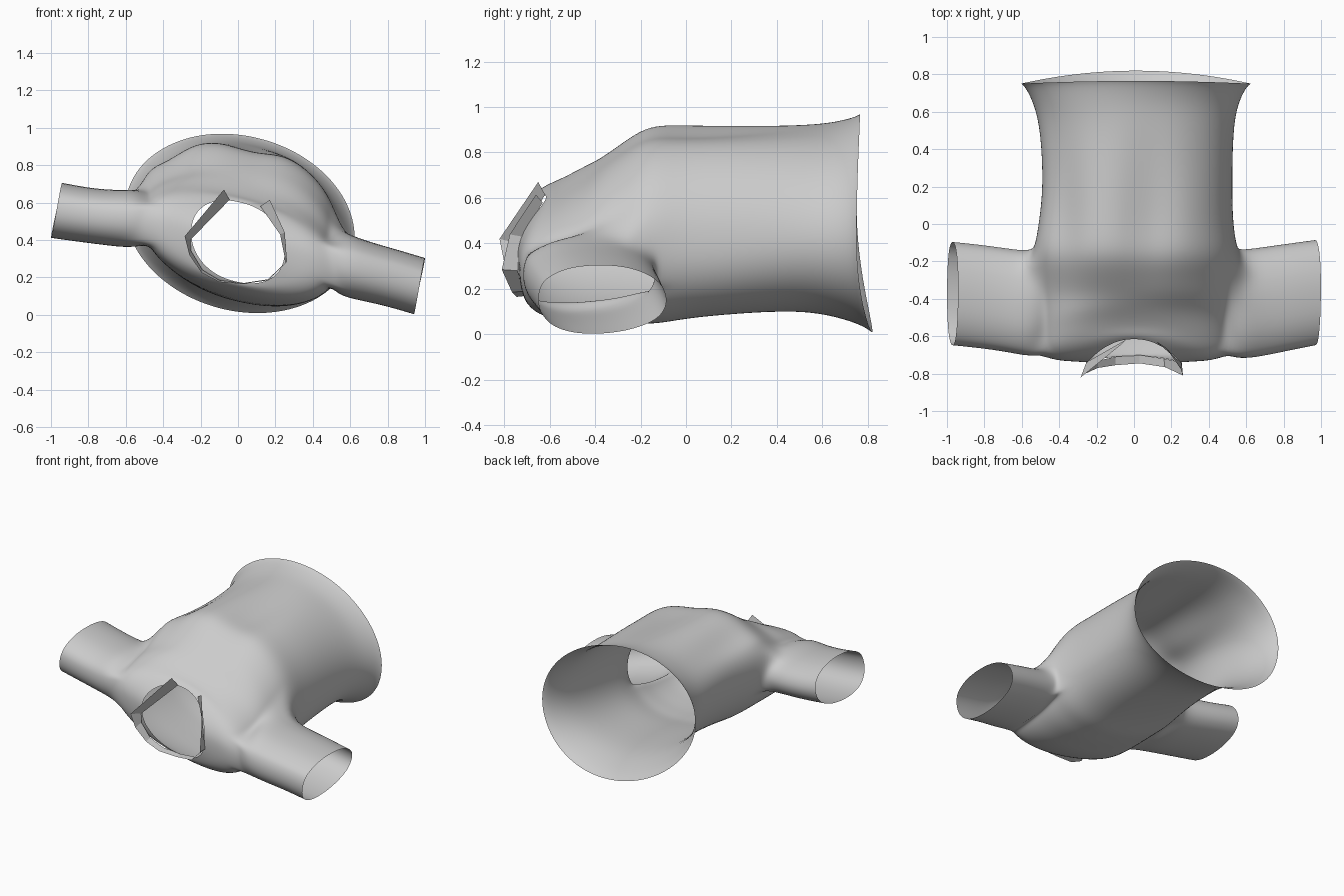
import bpy, bmesh, math

if "Cube" in bpy.data.objects:
    bpy.data.objects.remove(bpy.data.objects["Cube"])

N = 48      # points around the torso
HALF = 3    # half height of an armhole, in grid columns

# Torso sections: y at top / side / bottom, centre x, half width, z top, z bottom, sideways slant
KEYS = [
    (.765, .75, .82, .01, .615, .965, .015, -.12),
    (.74, .73, .78, .01, .59, .95, .045, -.13),
    (.64, .64, .67, .01, .545, .925, .085, -.15),
    (.50, .50, .50, .015, .515, .92, .12, -.18),
    (.20, .20, .20, .02, .505, .92, .11, -.20),
    (.00, .00, .00, .01, .52, .92, .09, -.21),
    (-.12, -.12, -.12, .01, .54, .92, .07, -.22),
    (-.20, -.20, -.20, .01, .54, .895, .07, -.22),
    (-.29, -.29, -.29, .01, .535, .83, .07, -.23),
    (-.37, -.39, -.38, .01, .53, .77, .075, -.23),
    (-.44, -.50, -.47, .01, .525, .715, .08, -.23),
    (-.50, -.61, -.56, .005, .52, .67, .095, -.23),
    (-.55, -.70, -.63, .0, .505, .64, .115, -.23),
    (-.58, -.73, -.68, .0, .42, .63, .145, -.22),
    (-.60, -.735, -.70, .0, .32, .62, .16, -.21),
    (-.615, -.74, -.705, .0, .25, .605, .175, -.20),
]
ARM0, ARM1 = 6, 12   # first and last section of the armholes


def power(v, p):
    return math.copysign(abs(v) ** p, v)


def torso_point(key, j):
    yt, ys, yb, cx, hw, zt, zb, slant = key
    a = 2 * math.pi * j / N
    p = 1.0 if ys > .3 else .92
    c, s = power(math.cos(a), p), power(math.sin(a), p)
    x = cx + hw * c
    y = ys + ((yt if s > 0 else yb) - ys) * math.sin(a) ** 2
    # the chest is less slanted than the sides
    tilt = slant * (1 - .45 * s) if s > 0 and -.5 < ys < .6 else slant
    z = (zt + zb) / 2 + (zt - zb) / 2 * s + tilt * x
    # shallow dips along the middle of the chest and along its left edge
    if s > 0:
        fade = s * math.exp(-((y - .05) / .35) ** 2)
        z -= .045 * fade * math.exp(-((x - .08) / .13) ** 2)
        z -= .06 * fade * math.exp(-((x + .38) / .1) ** 2)
    return x, y, z


def finish(name, bm, levels):
    bmesh.ops.recalc_face_normals(bm, faces=bm.faces)
    mesh = bpy.data.meshes.new(name)
    bm.to_mesh(mesh)
    bm.free()
    obj = bpy.data.objects.new(name, mesh)
    bpy.context.collection.objects.link(obj)
    if levels:
        mesh.polygons.foreach_set("use_smooth", [True] * len(mesh.polygons))
        sub = obj.modifiers.new("smooth", 'SUBSURF')
        sub.levels = sub.render_levels = levels
    return obj


# Torso tube, open at hem, neck and armholes
bm = bmesh.new()
grid = [[bm.verts.new(torso_point(k, j)) for j in range(N)] for k in KEYS]


def in_armhole(i, j):
    if not ARM0 <= i < ARM1:
        return False
    return any((j - mid + HALF) % N < 2 * HALF for mid in (0, N // 2))


for i in range(len(KEYS) - 1):
    for j in range(N):
        if not in_armhole(i, j):
            k = (j + 1) % N
            bm.faces.new((grid[i][j], grid[i][k], grid[i + 1][k], grid[i + 1][j]))


# Sleeves grown out of the armhole edges, egg-shaped with the fuller end to the front
def sleeve(mid, rings):
    lo, hi = mid - HALF, mid + HALF
    loop = [(ARM0, j) for j in range(lo, hi)]
    loop += [(i, hi) for i in range(ARM0, ARM1)]
    loop += [(ARM1, j) for j in range(hi, lo, -1)]
    loop += [(i, lo) for i in range(ARM1, ARM0, -1)]
    prev = [grid[i][j % N] for i, j in loop]
    yc = sum(v.co.y for v in prev) / len(prev)
    zc = sum(v.co.z for v in prev) / len(prev)
    angles = [math.atan2((v.co.z - zc) / .16, (v.co.y - yc) / .29) for v in prev]
    for x, tilt, y, z, hy, hz in rings:
        ring = []
        for a in angles:
            c, s = power(math.cos(a), .9), power(math.sin(a), .9)
            egg = s * (1 - .12 * c)
            ring.append(bm.verts.new((x + tilt * s, y + hy * c, z + hz * egg)))
        for n in range(len(ring)):
            m = (n + 1) % len(ring)
            bm.faces.new((prev[n], prev[m], ring[m], ring[n]))
        prev = ring


# Each ring: x, rim tilt, centre y, centre z, half depth, half height
sleeve(0, [(.56, .02, -.43, .27, .295, .17),
           (.68, .02, -.415, .235, .295, .16),
           (.82, .025, -.39, .20, .29, .155),
           (.97, .03, -.365, .155, .285, .153)])
sleeve(N // 2, [(-.56, .01, -.425, .515, .285, .16),
                (-.68, .02, -.405, .52, .28, .15),
                (-.82, .025, -.385, .535, .28, .147),
                (-.97, .03, -.37, .56, .28, .15)])
finish("shirt_body", bm, 2)

# Faceted collar band, open at the throat
INNER = [(-.045, -.62, .615), (-.255, -.74, .40), (-.25, -.745, .34), (-.19, -.73, .24),
         (-.10, -.71, .185), (.03, -.70, .17), (.16, -.72, .19), (.255, -.74, .28),
         (.225, -.72, .43), (.12, -.63, .58)]
OUTER = [(-.075, -.65, .67), (-.285, -.82, .42), (-.26, -.80, .32), (-.195, -.77, .225),
         (-.10, -.755, .175), (.03, -.745, .165), (.165, -.765, .185), (.262, -.81, .285),
         (.25, -.775, .44), (.17, -.66, .615)]
bm = bmesh.new()
inner = [bm.verts.new(p) for p in INNER]
outer = [bm.verts.new(p) for p in OUTER]
for n in range(len(inner) - 1):
    bm.faces.new((inner[n], inner[n + 1], outer[n + 1], outer[n]))
finish("collar", bm, 0)
